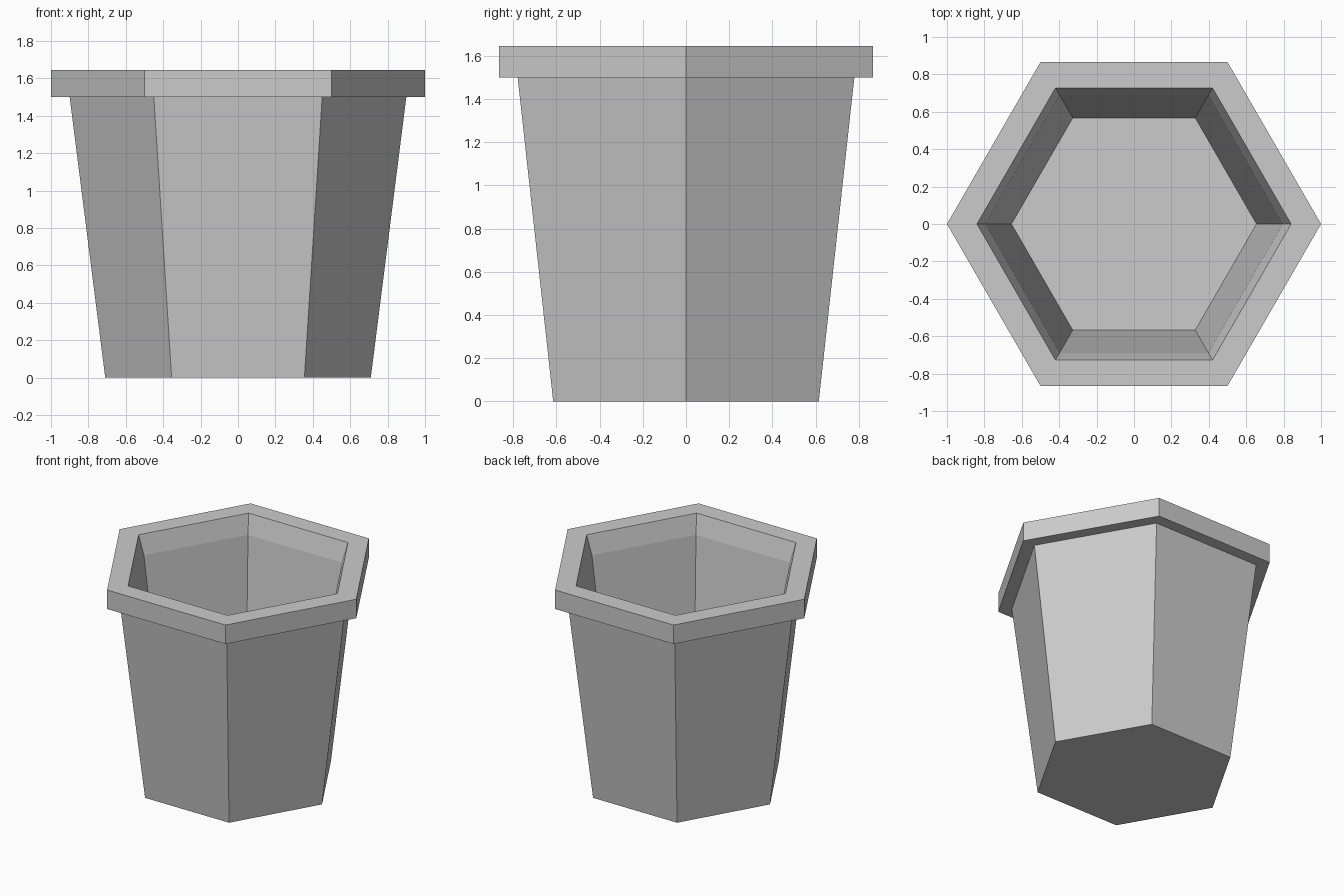
import bpy, bmesh
from math import cos, sin, tau

cube = bpy.data.objects.get("Cube")
if cube:
    bpy.data.objects.remove(cube, do_unlink=True)

SIDES = 6
RIM_BOTTOM, RIM_TOP, FLOOR = 1.5, 1.645, 0.4

grey = bpy.data.materials.new("plain_grey")
grey.use_nodes = True
colour = (0.6, 0.6, 0.6, 1)
grey.diffuse_color = colour
grey.node_tree.nodes["Principled BSDF"].inputs["Base Color"].default_value = colour


def hex_shell(name, profile, closed=False):
    """Sweep a (radius, height) profile round six flat sides, capping open ends."""
    bm = bmesh.new()
    rings = [[bm.verts.new((r * cos(tau * i / SIDES), r * sin(tau * i / SIDES), z))
              for i in range(SIDES)] for r, z in profile]
    pairs = list(zip(rings, rings[1:]))
    if closed:
        pairs.append((rings[-1], rings[0]))
    else:
        bm.faces.new(rings[0][::-1])
        bm.faces.new(rings[-1])
    for low, high in pairs:
        for i in range(SIDES):
            j = (i + 1) % SIDES
            bm.faces.new((low[i], low[j], high[j], high[i]))
    bmesh.ops.recalc_face_normals(bm, faces=bm.faces)
    mesh = bpy.data.meshes.new(name)
    bm.to_mesh(mesh)
    bm.free()
    mesh.materials.append(grey)
    obj = bpy.data.objects.new(name, mesh)
    bpy.context.collection.objects.link(obj)
    return obj


# Tapered hollow body: outer wall, top edge, inner wall and floor
hex_shell("pot_body", [(0.71, 0), (0.9, RIM_BOTTOM),
                       (0.795, RIM_BOTTOM), (0.655, FLOOR)])

# Overhanging rim with a sloped inner edge
hex_shell("pot_rim", [(0.795, RIM_BOTTOM), (1, RIM_BOTTOM),
                      (1, RIM_TOP), (0.84, RIM_TOP)], closed=True)
